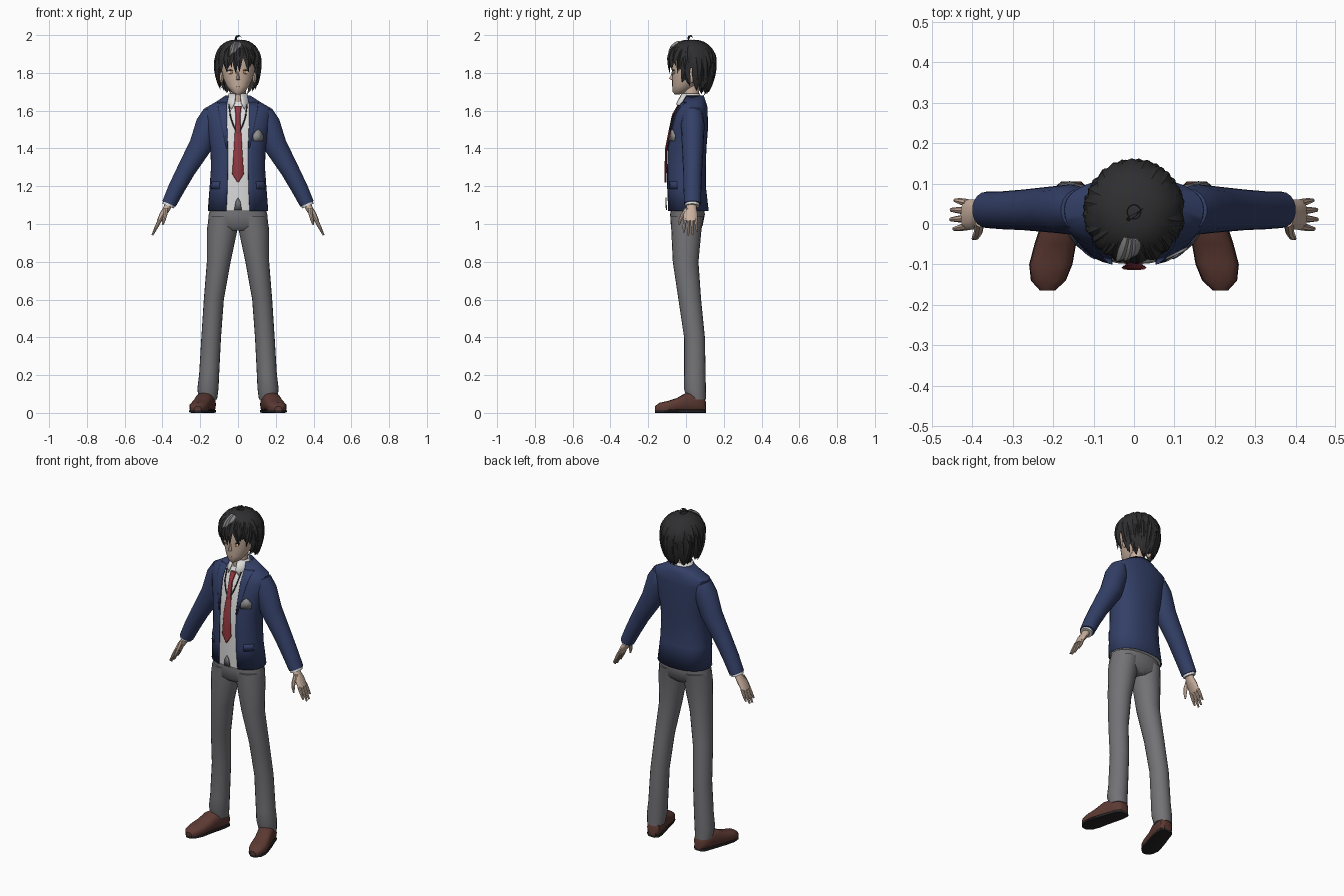
import bpy, bmesh, math, random
from mathutils import Vector, Matrix

random.seed(4)
if "Cube" in bpy.data.objects:
    bpy.data.objects.remove(bpy.data.objects["Cube"])


def material(name, r, g, b):
    m = bpy.data.materials.new(name)
    m.use_nodes = True
    m.diffuse_color = (r, g, b, 1)
    m.node_tree.nodes["Principled BSDF"].inputs["Base Color"].default_value = (r, g, b, 1)
    return m


navy = material("navy cloth", .033, .050, .135)
grey = material("grey trouser cloth", .17, .168, .18)
black = material("black hair", .028, .028, .03)
skin = material("skin", .58, .43, .34)
white = material("white shirt", .72, .72, .72)
red = material("red tie", .30, .04, .05)
brown = material("brown leather", .11, .042, .033)
dark = material("dark sole", .02, .017, .017)
pale = material("pale grey", .27, .27, .27)
amber = material("amber eye", .5, .22, .06)
parts = []


def finish(bm, name, mat, mirror=False, thick=0):
    bmesh.ops.recalc_face_normals(bm, faces=bm.faces[:])
    me = bpy.data.meshes.new(name)
    bm.to_mesh(me)
    bm.free()
    me.materials.append(mat)
    ob = bpy.data.objects.new(name, me)
    bpy.context.collection.objects.link(ob)
    if thick:
        mod = ob.modifiers.new("thickness", "SOLIDIFY")
        mod.thickness = thick
    if mirror:
        ob.modifiers.new("mirror", "MIRROR").use_clip = False
    parts.append(ob)
    return ob


def bend(v, p):
    return math.copysign(abs(v) ** p, v)


def loft(name, rings, mat, sides=20, tilt=Matrix.Identity(3), p=1, arcs=None,
         mirror=False, thick=0, floor=None):
    """Skin rings of (x, y, z, rx, ry); arcs gives start and end angles from the front."""
    bm = bmesh.new()
    rows = []
    for k, (x, y, z, rx, ry) in enumerate(rings):
        a, b = arcs[k] if arcs else (0, 2 * math.pi)
        row = []
        for i in range(sides + (1 if arcs else 0)):
            t = a + (b - a) * i / sides
            off = Vector((rx * bend(math.sin(t), p), -ry * bend(math.cos(t), p), 0))
            v = Vector((x, y, z)) + tilt @ off
            if floor is not None:
                v.z = max(v.z, floor)
            row.append(bm.verts.new(v))
        rows.append(row)
    for r0, r1 in zip(rows, rows[1:]):
        for i in range(sides):
            j = (i + 1) % len(r0)
            bm.faces.new((r0[i], r0[j], r1[j], r1[i]))
    if not arcs:
        bm.faces.new(rows[0])
        bm.faces.new(rows[-1])
    return finish(bm, name, mat, mirror, thick)


# Jacket body: z, centre y, half width, half depth, half opening
P = .88
BODY = [(1.07, .01, .16, .11, .062), (1.2, 0, .15, .105, .056), (1.3, 0, .143, .105, .054),
        (1.4, .003, .146, .105, .054), (1.5, .016, .165, .10, .058), (1.58, .025, .178, .09, .06),
        (1.615, .035, .172, .08, .06), (1.645, .04, .12, .066, .058), (1.68, .04, .066, .054, .05)]


def body_rings(k, rows=BODY):
    return [(0, cy, z, rx * k, ry * k) for z, cy, rx, ry, w in rows]


def edge(row, extra=0):
    return math.asin(min(1, ((row[4] + extra) / row[2]) ** (1 / P)))


def at_height(z):
    for a, b in zip(BODY, BODY[1:]):
        if a[0] <= z <= b[0]:
            f = (z - a[0]) / (b[0] - a[0])
            return [u + (v - u) * f for u, v in zip(a, b)]


def front(x, z, gap=0):
    _, cy, rx, ry, _ = at_height(z)
    s = min(1, abs(x) / rx) ** (1 / P)
    return Vector((x, cy - ry * math.sqrt(1 - s * s) ** P - gap, z))


loft("jacket_body", body_rings(1), navy, 36, p=P, thick=.004,
     arcs=[(edge(r), 2 * math.pi - edge(r)) for r in BODY])
lapel = [r for r in BODY if 1.35 < r[0] < 1.65]
loft("lapels", body_rings(1.025, lapel), navy, 6, p=P, mirror=True, thick=.004,
     arcs=[(edge(r, -.002), edge(r, .045 * (r[0] - 1.38) / .27 + .003)) for r in lapel])
flap = [at_height(z) for z in (1.185, 1.225)]
loft("pocket_flaps", body_rings(1.02, flap), navy, 6, p=P, mirror=True, thick=.005,
     arcs=[(.65, 1.15)] * 2)
loft("shirt", body_rings(.95)[:-1], white, 28, p=P)

# Sleeves, cuffs and hands hang along a slanted axis
slant = Matrix.Rotation(math.radians(-23), 3, "Y")
loft("sleeves", [(.11, .035, 1.60, .02, .03), (.135, .035, 1.592, .05, .052), (.158, .036, 1.53, .066, .062),
                 (.196, .036, 1.418, .063, .058), (.277, .035, 1.28, .05, .05),
                 (.325, .034, 1.19, .045, .047), (.365, .035, 1.107, .039, .045)],
     navy, 18, slant, mirror=True)
loft("shirt_cuffs", [(.355, .033, 1.13, .033, .038), (.370, .033, 1.095, .033, .038)],
     white, 16, slant, mirror=True)
loft("palms", [(.360, .030, 1.12, .021, .025), (.378, .028, 1.08, .019, .028), (.395, .024, 1.055, .018, .037),
               (.418, .022, 1.015, .012, .038)], skin, 12, slant, mirror=True)
for i, size in enumerate((.068, .085, .082, .062)):
    y = -.006 + i * .0195
    loft("finger", [(.412, y, 1.025, .010, .0095),
                    (.412 + size * .25, y + (i - 1.5) * .002, 1.02 - size * .45, .009, .0085),
                    (.414 + size * .46, y + (i - 1.5) * .004, 1.02 - size * .93, .005, .005)],
         skin, 8, slant, mirror=True)
loft("thumbs", [(.382, .008, 1.085, .012, .016), (.385, -.018, 1.05, .011, .011),
                (.392, -.031, 1.02, .009, .009), (.398, -.036, .995, .004, .004)], skin, 8, mirror=True)

# Trousers
loft("trouser_hips", [(0, .008, 1.11, .14, .085), (0, .008, 1.05, .155, .092), (0, .004, .99, .161, .084),
                      (0, .002, .965, .09, .06)], grey, 24, p=.92)
loft("trouser_legs", [(.078, .006, 1.04, .076, .088), (.084, .002, .97, .081, .08), (.102, -.002, .8, .063, .068),
                      (.128, .02, .6, .053, .06), (.142, .045, .4, .052, .055), (.153, .047, .2, .053, .057),
                      (.159, .047, .13, .056, .058), (.160, .056, .07, .049, .05)],
     grey, 20, mirror=True)

# Shoes: y, x, half width, height, skinned from heel to toe
SHOE = [(.105, .155, .024, .06), (.09, .157, .04, .09), (.05, .165, .046, .108), (0, .18, .049, .106),
        (-.05, .195, .050, .078), (-.1, .206, .052, .062), (-.14, .212, .042, .054), (-.165, .214, .018, .035)]
upright = Matrix.Rotation(math.pi / 2, 3, "X")
loft("shoe_uppers", [(x, y, h / 2, w, h / 2) for y, x, w, h in SHOE], brown, 16, upright,
     p=.75, mirror=True, floor=.012)
loft("shoe_soles", [(x, y, .009, w * 1.03, .009) for y, x, w, h in SHOE], dark, 12, upright,
     p=.4, mirror=True)

# Shirt collar, tie, neck cord and badge
loft("shirt_collar", [(0, .025, 1.69, .050, .050), (0, .012, 1.64, .064, .066), (0, .005, 1.598, .06, .064)],
     white, 20, thick=.004, arcs=[(.25, 6.03), (.28, 6.0), (.75, 5.53)])
loft("tie", [(*front(0, z, .003), w, .006) for z, w in
             ((1.625, .019), (1.585, .014), (1.57, .012), (1.4, .022), (1.265, .031), (1.22, .003))],
     red, 8, p=.6)


def plate(name, outline, mat, gap=.001, mirror=False):
    bm = bmesh.new()
    bm.faces.new([bm.verts.new(front(x, z, gap)) for x, z in outline])
    finish(bm, name, mat, mirror, .006)


plate("chest_badge", [(.08, 1.44), (.13, 1.44), (.132, 1.47), (.12, 1.49), (.105, 1.502),
                      (.09, 1.49), (.078, 1.47)], pale, .004)
plate("shirt_notch", [(-.02, 1.075), (.02, 1.075), (.012, 1.12), (0, 1.14), (-.012, 1.12)], grey)
cord = bpy.data.curves.new("neck_cord", "CURVE")
cord.dimensions = "3D"
cord.bevel_depth = .0035
line = cord.splines.new("POLY")
path = [(-.048, 1.63), (-.04, 1.57), (-.024, 1.52), (0, 1.475), (.024, 1.52), (.04, 1.57), (.048, 1.63)]
line.points.add(len(path) - 1)
for pt, (x, z) in zip(line.points, path):
    pt.co = (*front(x, z, .004), 1)
cord.materials.append(black)
bpy.context.collection.objects.link(bpy.data.objects.new("neck_cord", cord))

# Neck, head and face
loft("neck", [(0, .03, 1.6, .048, .048), (0, .025, 1.68, .041, .043), (0, .03, 1.77, .042, .046)], skin, 16)
loft("head", [(0, -.047, 1.686, .012, .012), (0, -.032, 1.698, .034, .038), (0, -.010, 1.73, .060, .063),
              (0, .010, 1.77, .078, .083), (0, .020, 1.82, .089, .095), (0, .025, 1.88, .093, .099),
              (0, .03, 1.93, .08, .085), (0, .03, 1.955, .04, .04)], skin, 24)
loft("nose", [(0, -.066, 1.762, .010, .008), (0, -.074, 1.768, .009, .016), (0, -.070, 1.79, .006, .009),
              (0, -.068, 1.815, .004, .005)], skin, 8)


def bead(name, loc, size, mat, mirror=False):
    bm = bmesh.new()
    bmesh.ops.create_uvsphere(bm, u_segments=12, v_segments=8, radius=1)
    for v in bm.verts:
        v.co = Vector(a * b + c for a, b, c in zip(v.co, size, loc))
    finish(bm, name, mat, mirror)


bead("ears", (.087, .025, 1.775), (.011, .02, .03), skin, True)
bead("eye_whites", (.036, -.062, 1.803), (.017, .006, .010), white, True)
bead("irises", (.035, -.065, 1.803), (.008, .005, .010), amber, True)
bead("eyelashes", (.037, -.063, 1.814), (.019, .008, .003), black, True)
bead("mouth", (0, -.0685, 1.727), (.014, .004, .0015), brown)


# Hair: a cap with tapered locks that follow it
def scalp(az, polar, r=1):
    up = .108 if polar < math.pi / 2 else .2
    s = math.sin(polar) * r
    return Vector((.114 * s * math.sin(az), .03 - .12 * s * math.cos(az), 1.86 + up * math.cos(polar) * r))


def lock(bm, pts, outs, width, thick):
    rows, n = [], len(pts) - 1
    for i, (pt, out) in enumerate(zip(pts, outs)):
        run = pts[min(i + 1, n)] - pts[max(i - 1, 0)]
        side = run.cross(out).normalized()
        f = .04 + math.sin(math.pi * (.2 + .8 * i / n)) ** .8 if i < n else .02
        rows.append([bm.verts.new(pt + d) for d in
                     (side * width * f, out * thick * f, -side * width * f, -out * thick * f)])
    for a, b in zip(rows, rows[1:]):
        for i in range(4):
            j = (i + 1) % 4
            bm.faces.new((a[i], a[j], b[j], b[i]))
    bm.faces.new(rows[0])
    bm.faces.new(rows[-1])


def strand(bm, az, p0, p1, width, flare, lift=1.01, twist=.2):
    steps = [i / 7 for i in range(8)]
    pts = [scalp(az + twist * s * s, math.radians(p0 + (p1 - p0) * s), lift + flare * s * s) for s in steps]
    outs = [(q - Vector((0, .03, 1.85))).normalized() for q in pts]
    lock(bm, pts, outs, width, .011)


def layer(bm, count, lo, hi, p0, p1, width, flare):
    for i in range(count):
        az = math.radians(lo + (hi - lo) * (i + .5) / count) + random.uniform(-.08, .08)
        back = .5 - .5 * math.cos(az)
        strand(bm, az, p0, p1[0] + (p1[1] - p1[0]) * back + random.uniform(-6, 6),
               width * random.uniform(.85, 1.15), flare, twist=random.uniform(-.3, .3))


bm = bmesh.new()
grid = []
for i in range(33):
    az = 2 * math.pi * i / 32
    end = math.radians(100 - 28 * math.cos(az))
    grid.append([bm.verts.new(scalp(az, end * j / 10)) for j in range(11)])
for a, b in zip(grid, grid[1:]):
    for j in range(10):
        bm.faces.new((a[j], a[j + 1], b[j + 1], b[j]))
bmesh.ops.remove_doubles(bm, verts=bm.verts[:], dist=.0005)
layer(bm, 14, 0, 360, 8, (72, 92), .036, .05)
layer(bm, 20, 0, 360, 40, (95, 118), .027, .05)
layer(bm, 9, -65, 65, 32, (104, 112), .021, .01)
layer(bm, 17, 62, 298, 75, (118, 138), .024, .10)
layer(bm, 12, 95, 265, 85, (125, 146), .022, .04)
curl = [Vector(c) for c in ((.0, .02, 1.955), (-.012, .012, 1.978), (-.008, .016, 1.992),
                            (.008, .026, 1.997), (.022, .038, 1.985))]
lock(bm, curl, [Vector((0, -.8, .6))] * 5, .007, .006)
finish(bm, "hair", black)

bm = bmesh.new()
for az, p1 in ((-.26, 76), (-.1, 68), (.04, 58)):
    strand(bm, az, 30, p1, .013, .02, 1.10, -.1)
finish(bm, "hair_streak", pale)

# Smooth shading with crisp edges
bpy.ops.object.select_all(action="DESELECT")
for ob in parts:
    ob.select_set(True)
bpy.context.view_layer.objects.active = parts[0]
bpy.ops.object.shade_smooth_by_angle(angle=math.radians(42))
